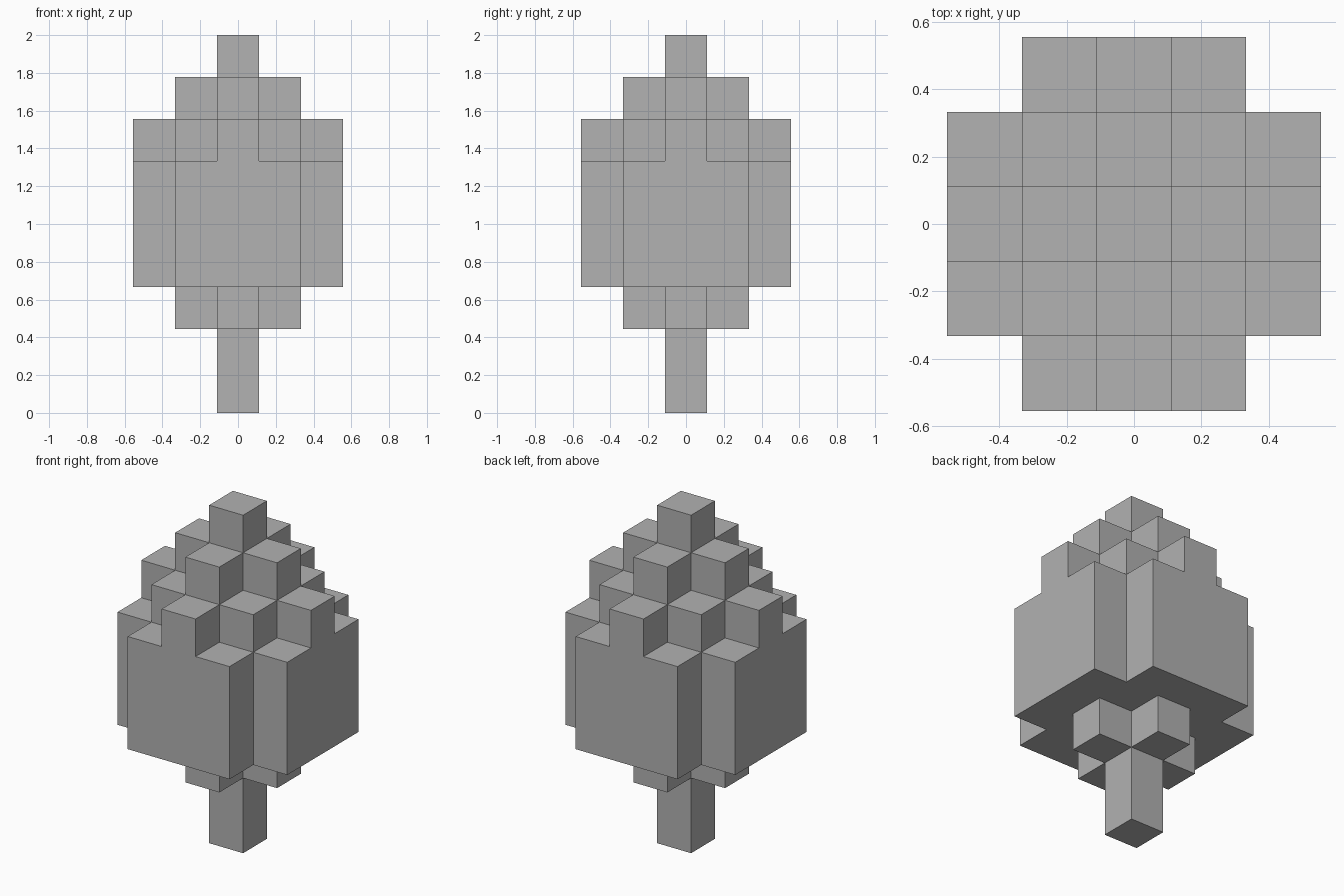
import bpy
import bmesh
from mathutils import Vector

cube = bpy.data.objects.get("Cube")
if cube:
    bpy.data.objects.remove(cube, do_unlink=True)

UNIT = 2 / 9  # edge of one block; the tree is nine blocks tall

grey = bpy.data.materials.new("plain grey")
grey.use_nodes = True
colour = (0.445, 0.445, 0.445, 1)
grey.diffuse_color = colour
grey.node_tree.nodes["Principled BSDF"].inputs["Base Color"].default_value = colour


def diamond(radius):
    """Grid cells within a given number of steps from the centre."""
    span = range(-radius, radius + 1)
    return {(x, y) for x in span for y in span if abs(x) + abs(y) <= radius}


def build_blocks(name, cells, neighbours):
    """Join blocks into one shell, leaving out faces between touching blocks."""
    bm = bmesh.new()
    for cell in cells:
        centre = Vector(cell) + Vector((0, 0, 0.5))
        for axis in range(3):
            for sign in (-1, 1):
                normal = Vector((0, 0, 0))
                normal[axis] = sign
                if tuple(int(c) for c in Vector(cell) + normal) in neighbours:
                    continue
                side = Vector((0, 0, 0))
                side[(axis + 1) % 3] = 0.5
                up = normal.cross(side)
                middle = centre + normal / 2
                corners = (-side - up, side - up, side + up, up - side)
                bm.faces.new([bm.verts.new((middle + c) * UNIT) for c in corners])
    bmesh.ops.remove_doubles(bm, verts=bm.verts, dist=0.001)
    # Merge coplanar squares into large flat panels
    bmesh.ops.dissolve_limit(bm, angle_limit=0.01, verts=bm.verts, edges=bm.edges)
    mesh = bpy.data.meshes.new(name)
    bm.to_mesh(mesh)
    bm.free()
    mesh.materials.append(grey)
    obj = bpy.data.objects.new(name, mesh)
    bpy.context.collection.objects.link(obj)
    return obj


# Wide middle of the crown: a square with its corner blocks left out
body = {(x, y) for x in range(-2, 3) for y in range(-2, 3) if abs(x) + abs(y) < 4}

# Crown layers from the underside to the tip
crown_layers = [diamond(1), body, body, body, diamond(2), diamond(1), diamond(0)]
crown = {(x, y, z) for z, layer in enumerate(crown_layers, 2) for x, y in layer}
trunk = {(0, 0, z) for z in range(2)}

build_blocks("crown", crown, crown | trunk)
build_blocks("trunk", trunk, crown | trunk)
